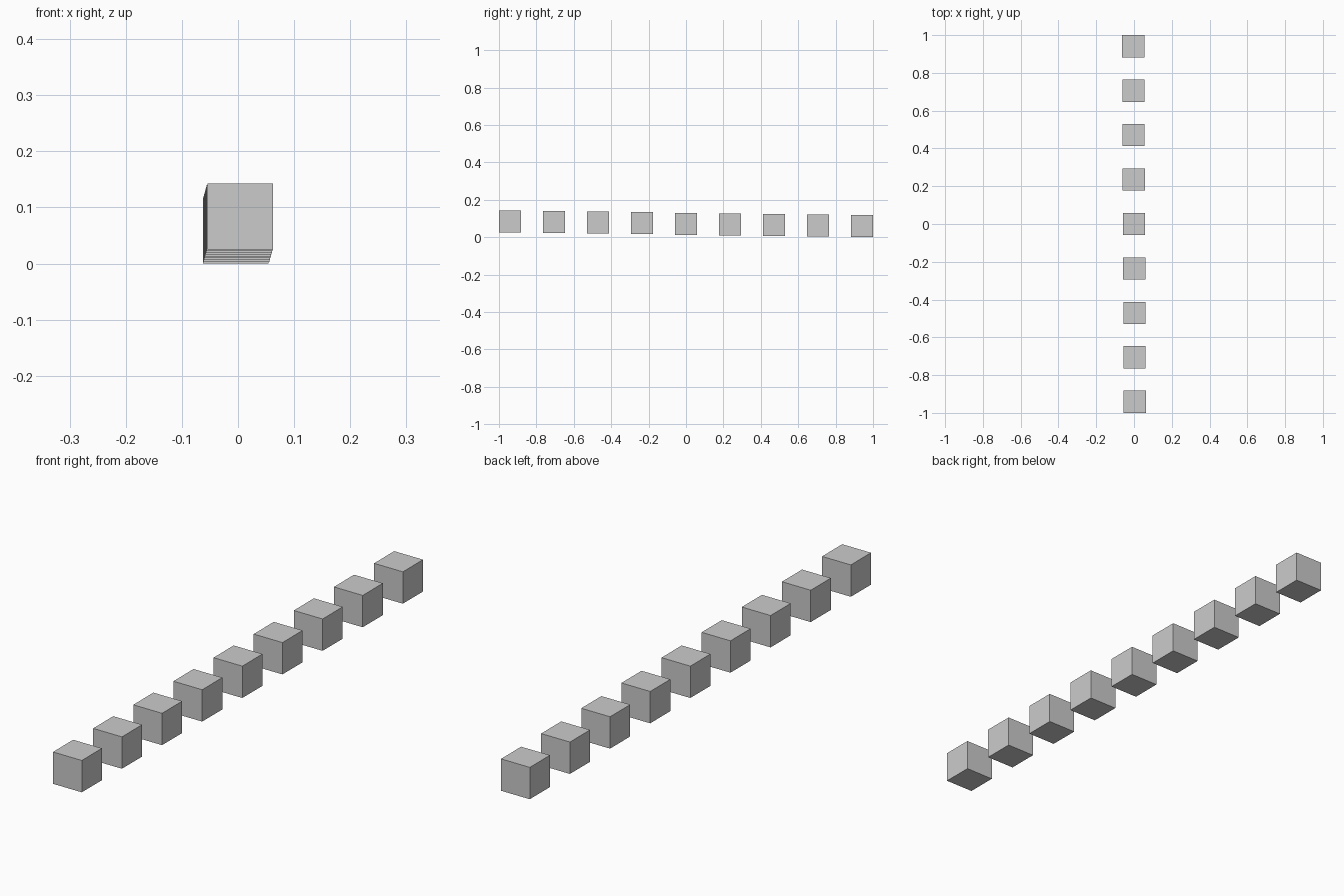
import bpy
from mathutils import Vector

if "Cube" in bpy.data.objects:
    bpy.data.objects.remove(bpy.data.objects["Cube"])

COUNT = 9
SIZE = 0.1175

# Centres of the first (front) and last (back) cube; the row drifts slightly down and left
first = Vector((0.004, -1 + SIZE / 2, 0.0255 + SIZE / 2))
last = Vector((-0.004, 1 - SIZE / 2, SIZE / 2))

# Evenly spaced row of cubes
for i in range(COUNT):
    bpy.ops.mesh.primitive_cube_add(size=SIZE, location=first.lerp(last, i / (COUNT - 1)))
    bpy.context.object.name = f"row_cube_{i + 1}"
